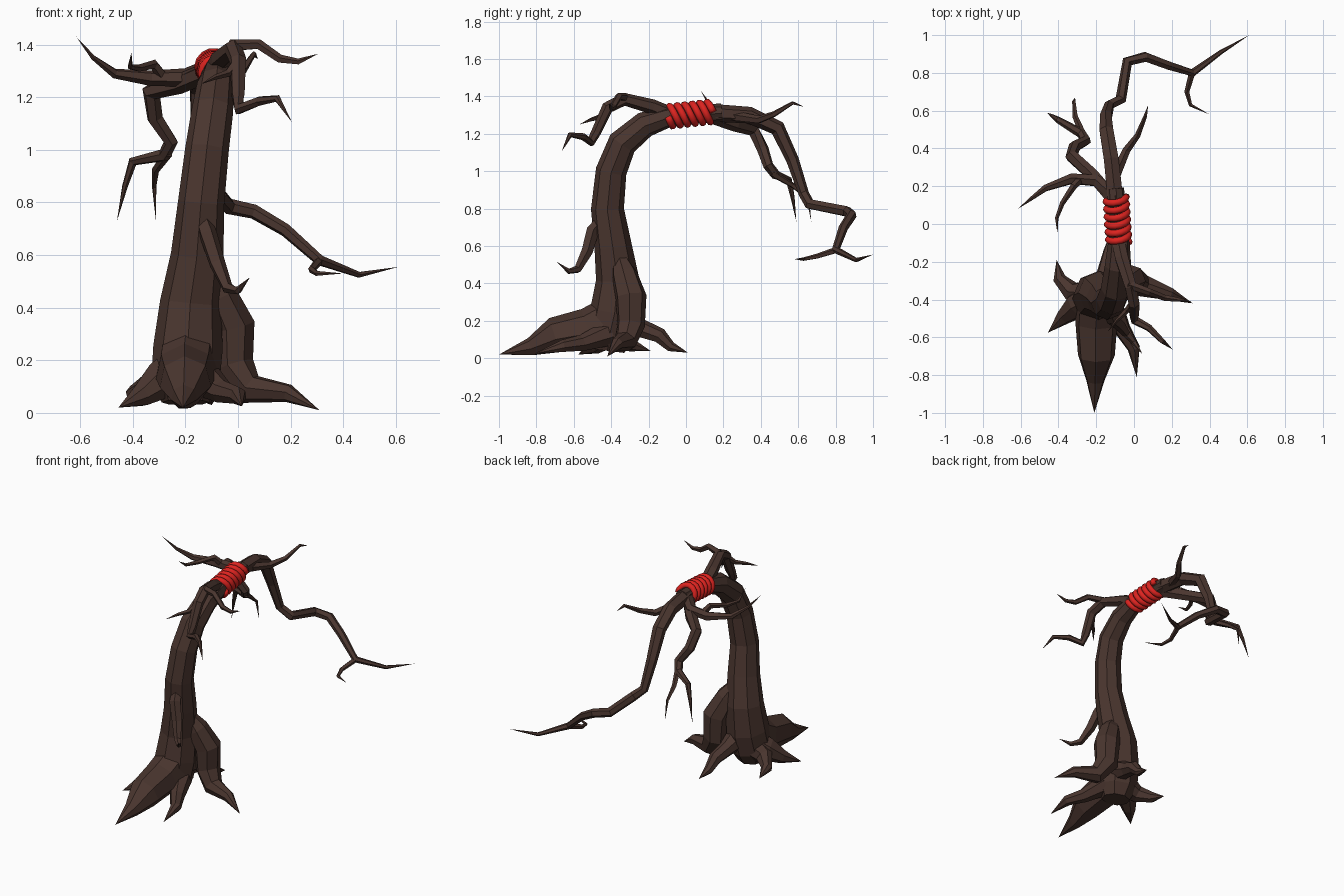
import bpy, bmesh, math
from mathutils import Vector


def material(name, rgb):
    m = bpy.data.materials.new(name)
    m.diffuse_color = (*rgb, 1)
    return m


BARK = material("bark", (0.068, 0.036, 0.028))
RED = material("red_rope", (0.72, 0.017, 0.014))


def tube(name, pts, sides=6, mat=BARK):
    """Faceted tube through (x, y, z, radius) points; a tiny end radius gives a point."""
    P = [Vector(p[:3]) for p in pts]
    bm = bmesh.new()
    rings, normal, last = [], None, len(P) - 1
    for i, p in enumerate(P):
        a = (P[i] - P[max(i - 1, 0)]).normalized()
        b = (P[min(i + 1, last)] - P[i]).normalized()
        t = (a + b).normalized()
        if normal is None:
            normal = Vector((0, 0, 1)) if abs(t.z) < 0.8 else Vector((1, 0, 0))
        normal = (normal - t * normal.dot(t)).normalized()
        side = t.cross(normal)
        r = pts[i][3]
        if i == last and r < 0.005:
            rings.append([bm.verts.new(p)])
            continue
        rings.append([bm.verts.new(p + r * (math.cos(k) * normal + math.sin(k) * side))
                      for k in (2 * math.pi * j / sides for j in range(sides))])
    for lo, hi in zip(rings, rings[1:]):
        for j in range(sides):
            k = (j + 1) % sides
            if len(hi) == 1:
                bm.faces.new((lo[j], lo[k], hi[0]))
            else:
                bm.faces.new((lo[j], lo[k], hi[k], hi[j]))
    bm.faces.new(rings[0][::-1])
    if len(rings[-1]) > 1:
        bm.faces.new(rings[-1])
    bmesh.ops.recalc_face_normals(bm, faces=bm.faces)
    me = bpy.data.meshes.new(name)
    bm.to_mesh(me)
    bm.free()
    me.materials.append(mat)
    ob = bpy.data.objects.new(name, me)
    bpy.context.collection.objects.link(ob)
    return ob


# Arching trunk
tube("trunk", [(-.2, -.42, .04, .09), (-.2, -.41, .12, .13), (-.19, -.38, .25, .132),
               (-.18, -.365, .42, .116), (-.155, -.39, .6, .1), (-.14, -.42, .8, .088),
               (-.118, -.4, 1.0, .083), (-.097, -.34, 1.15, .079), (-.085, -.22, 1.25, .07),
               (-.08, -.1, 1.29, .058), (-.09, .04, 1.305, .053), (-.1, .19, 1.315, .047)], 8)

# Long branch reaching back and drooping, with a fork at its end
tube("long_branch", [(-.095, .1, 1.315, .048), (-.12, .34, 1.3, .045), (-.145, .49, 1.23, .042),
                     (-.148, .57, 1.06, .034), (-.13, .63, .88, .028), (-.07, .66, .825, .03),
                     (-.035, .86, .785, .03), (.06, .885, .765, .028), (.18, .84, .695, .025),
                     (.31, .8, .58, .021), (.46, .91, .525, .012), (.61, 1.0, .555, .001)])
tube("long_branch_fork", [(.31, .81, .58, .018), (.28, .7, .545, .014),
                          (.3, .63, .53, .01), (.4, .58, .53, .001)], 5)
tube("upturned_twig", [(-.115, .22, 1.3, .03), (-.04, .39, 1.275, .022), (.02, .47, 1.305, .016),
                       (.06, .57, 1.365, .01), (.075, .63, 1.345, .001)], 5)

# Left drooping branch with two tips
tube("droop_branch", [(-.1, .12, 1.3, .04), (-.22, .26, 1.25, .038), (-.33, .36, 1.22, .036),
                      (-.315, .41, 1.12, .032), (-.255, .44, 1.03, .028), (-.28, .48, .98, .026),
                      (-.4, .55, .955, .018), (-.43, .57, .86, .011), (-.46, .59, .73, .001)])
tube("droop_branch_fork", [(-.265, .46, .99, .02), (-.312, .57, .925, .015),
                           (-.318, .65, .86, .009), (-.312, .67, .73, .001)], 5)

# Left branch rising to a point, with a crooked twig
tube("left_branch", [(-.1, .14, 1.31, .04), (-.2, .23, 1.275, .035), (-.33, .24, 1.272, .03),
                     (-.47, .19, 1.29, .019), (-.55, .13, 1.35, .01), (-.615, .08, 1.43, .001)])
tube("left_twig", [(-.28, .24, 1.27, .023), (-.32, .2, 1.325, .019), (-.38, .11, 1.31, .014),
                   (-.41, .03, 1.315, .01), (-.405, -.05, 1.37, .001)], 5)

# Branch curling back over the front of the trunk
tube("front_branch", [(-.09, -.06, 1.295, .04), (-.065, -.18, 1.345, .04), (-.018, -.33, 1.385, .035),
                      (0, -.42, 1.34, .033), (0, -.48, 1.21, .027), (.005, -.51, 1.155, .024),
                      (.08, -.55, 1.185, .019), (.15, -.62, 1.195, .014), (.205, -.665, 1.105, .001)])
tube("front_twig_right", [(-.03, -.32, 1.395, .024), (.08, -.36, 1.4, .02), (.16, -.39, 1.345, .017),
                          (.23, -.4, 1.335, .012), (.305, -.41, 1.365, .001)], 5)
tube("front_twig_left", [(0, -.41, 1.34, .02), (-.04, -.46, 1.29, .015),
                         (-.09, -.51, 1.275, .01), (-.14, -.57, 1.25, .001)], 5)
tube("trunk_twig", [(-.135, -.45, .74, .03), (-.115, -.5, .68, .036), (-.08, -.53, .57, .032),
                    (-.04, -.58, .475, .022), (0, -.625, .465, .015), (.045, -.69, .515, .001)], 5)

# Roots
ROOTS = {
    "root_front": [(-.19, -.38, .23, .115), (-.2, -.52, .155, .115), (-.2, -.7, .12, .1),
                   (-.205, -.83, .06, .05), (-.21, -1, .02, .001)],
    "root_right": [(-.13, -.36, .55, .035), (-.075, -.33, .45, .07), (-.02, -.295, .33, .085),
                   (-.015, -.295, .18, .076), (.045, -.325, .09, .06), (.19, -.37, .075, .035),
                   (.31, -.42, .01, .001)],
    "root_left": [(-.2, -.38, .18, .09), (-.3, -.43, .12, .075), (-.37, -.49, .065, .045),
                  (-.455, -.575, .02, .001)],
    "root_back_left": [(-.22, -.37, .15, .08), (-.33, -.36, .1, .055), (-.395, -.29, .07, .035),
                       (-.41, -.19, .04, .001)],
    "root_back": [(-.15, -.36, .2, .08), (-.14, -.23, .155, .05), (-.12, -.14, .12, .042),
                  (-.11, -.08, .06, .028), (-.1, .01, .03, .001)],
    "root_front_right": [(-.13, -.42, .13, .07), (-.06, -.56, .08, .045), (0, -.66, .065, .034),
                         (.015, -.81, .025, .001)],
}
for name, pts in ROOTS.items():
    tube(name, pts, 7)

# Red rope coiled around the top of the arch
TURNS, STEPS = 6, 14
A, B = Vector((-.08, -.1, 1.292)), Vector((-.095, .142, 1.318))
axis = (B - A).normalized()
u = axis.cross(Vector((0, 0, 1))).normalized()
v = u.cross(axis)
coil = []
for i in range(TURNS * STEPS + 1):
    a = -2 * math.pi * i / STEPS
    p = A.lerp(B, i / (TURNS * STEPS)) + .054 * (math.cos(a) * u + math.sin(a) * v)
    p -= axis * .013 * math.sin(a)
    coil.append((*p, .019))
rope = tube("rope_wrap", coil, 8, RED)
for f in rope.data.polygons:
    f.use_smooth = True
